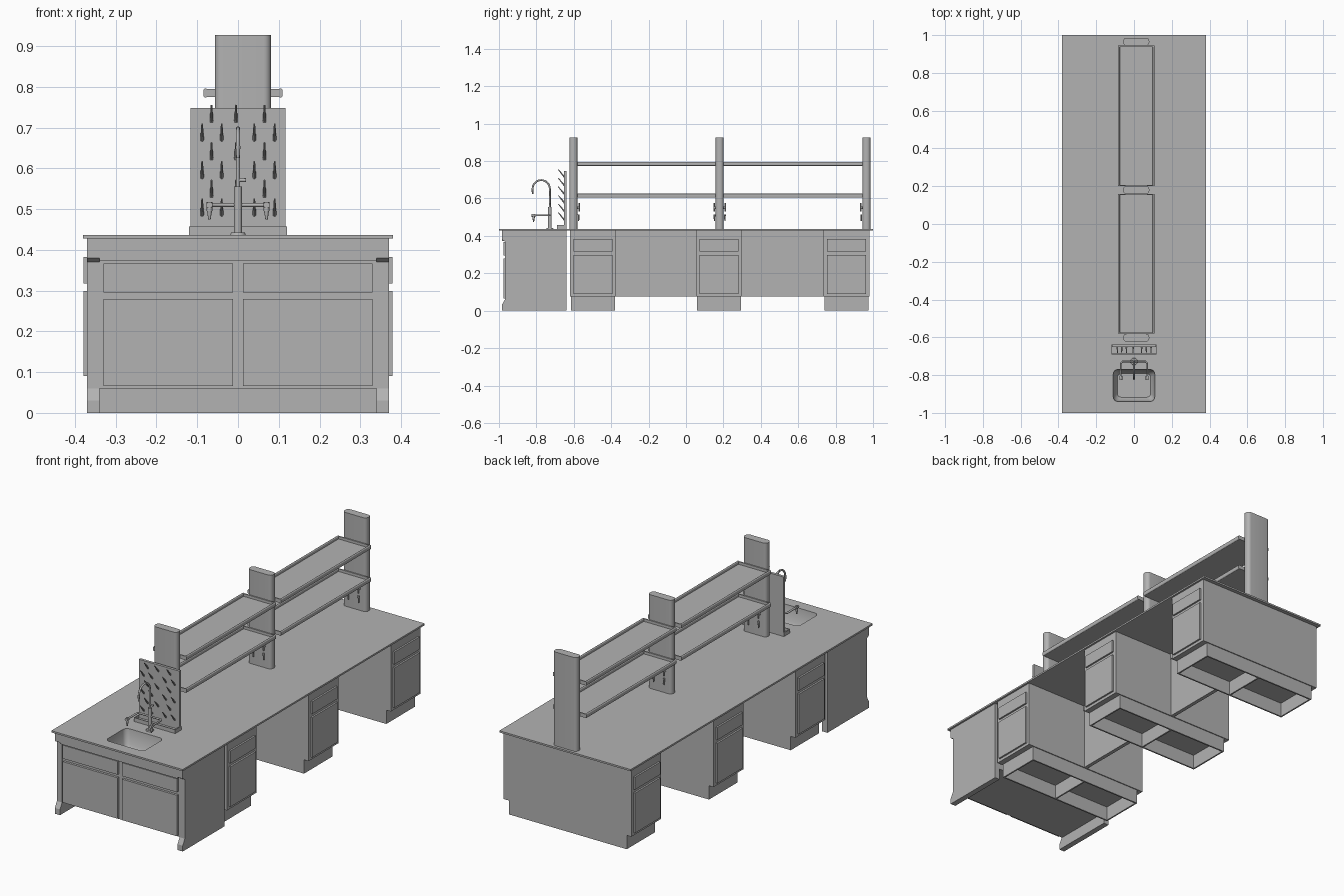
import bpy, bmesh, math
from mathutils import Vector

old = bpy.data.objects.get("Cube")
if old:
    bpy.data.objects.remove(old, do_unlink=True)

grey = bpy.data.materials.new("grey_laminate")
grey.use_nodes = True
COLOR = (0.45, 0.45, 0.45, 1)
grey.diffuse_color = COLOR
grey.node_tree.nodes["Principled BSDF"].inputs["Base Color"].default_value = COLOR

TOP = 0.437      # worktop surface
UNDER = 0.428    # worktop underside


def finish(name, bm, smooth=False):
    bmesh.ops.recalc_face_normals(bm, faces=bm.faces)
    mesh = bpy.data.meshes.new(name)
    bm.to_mesh(mesh)
    bm.free()
    mesh.materials.append(grey)
    ob = bpy.data.objects.new(name, mesh)
    bpy.context.collection.objects.link(ob)
    if smooth:
        bpy.ops.object.select_all(action='DESELECT')
        ob.select_set(True)
        bpy.context.view_layer.objects.active = ob
        bpy.ops.object.shade_smooth_by_angle(angle=math.radians(40))
    return ob


def add_box(bm, x, y, z):
    made = bmesh.ops.create_cube(bm, size=1)["verts"]
    for v in made:
        v.co = [r[0] if c < 0 else r[1] for c, r in zip(v.co, (x, y, z))]


def box(name, x, y, z):
    bm = bmesh.new()
    add_box(bm, x, y, z)
    return finish(name, bm)


def boxes(name, parts):
    bm = bmesh.new()
    for part in parts:
        add_box(bm, *part)
    return finish(name, bm)


def add_rod(bm, a, b, r1, r2, sides=12):
    a, b = Vector(a), Vector(b)
    rot = (b - a).to_track_quat('Z', 'Y').to_matrix().to_4x4()
    rot.translation = (a + b) / 2
    bmesh.ops.create_cone(bm, cap_ends=True, segments=sides, radius1=r1,
                          radius2=r2, depth=(b - a).length, matrix=rot)


def pipe(name, points, radius):
    curve = bpy.data.curves.new(name, 'CURVE')
    curve.dimensions = '3D'
    curve.bevel_depth = radius
    curve.bevel_resolution = 2
    curve.use_fill_caps = True
    line = curve.splines.new('POLY')
    line.points.add(len(points) - 1)
    for p, co in zip(line.points, points):
        p.co = (*co, 1)
    curve.materials.append(grey)
    ob = bpy.data.objects.new(name, curve)
    bpy.context.collection.objects.link(ob)


def round_rect(cx, cy, w, d, r, steps=6):
    """Outline of a rectangle with rounded corners."""
    out = []
    for q, (sx, sy) in enumerate(((1, 1), (-1, 1), (-1, -1), (1, -1))):
        for i in range(steps + 1):
            a = math.pi / 2 * (q + i / steps)
            out.append((cx + sx * (w / 2 - r) + r * math.cos(a),
                        cy + sy * (d / 2 - r) + r * math.sin(a)))
    return out


def loft(name, rings, cap_start=True, cap_end=True):
    """Join stacked outlines, each given as (outline, height)."""
    bm = bmesh.new()
    loops = [[bm.verts.new((*p, z)) for p in pts] for pts, z in rings]
    for lo, hi in zip(loops, loops[1:]):
        for i in range(len(lo)):
            j = (i + 1) % len(lo)
            bm.faces.new((lo[i], lo[j], hi[j], hi[i]))
    if cap_start:
        bm.faces.new(loops[0])
    if cap_end:
        bm.faces.new(loops[-1])
    return finish(name, bm, smooth=True)


# Worktop with a sink opening
worktop = box("worktop", (-0.38, 0.38), (-1, 1), (UNDER, TOP))
hole = round_rect(0, -0.855, 0.22, 0.17, 0.025)
cutter = loft("sink_cutter", [(hole, 0.4), (hole, 0.46)])
cutter.hide_render = True
cut = worktop.modifiers.new("sink_opening", 'BOOLEAN')
cut.operation = 'DIFFERENCE'
cut.object = cutter
bpy.ops.object.select_all(action='DESELECT')
bpy.context.view_layer.objects.active = worktop
worktop.select_set(True)
bpy.ops.object.modifier_apply(modifier=cut.name)
bpy.data.objects.remove(cutter, do_unlink=True)

# Sink bowl
loft("sink_bowl", [(hole, TOP),
                   (round_rect(0, -0.855, 0.205, 0.155, 0.025), 0.36),
                   (round_rect(0, -0.855, 0.175, 0.125, 0.02), 0.34)],
     cap_start=False)

# Sink cabinet: shaped side panels around a hollow carcass
side_profile = [(-0.64, 0), (-0.985, 0), (-0.985, 0.03), (-0.968, 0.06),
                (-0.968, 0.37), (-0.985, 0.38), (-0.985, UNDER), (-0.64, UNDER)]
for side, s in (("left", 1), ("right", -1)):
    bm = bmesh.new()
    face = bm.faces.new([bm.verts.new((s * 0.37, y, z)) for y, z in side_profile])
    ext = bmesh.ops.extrude_face_region(bm, geom=[face])["geom"]
    for v in ext:
        if isinstance(v, bmesh.types.BMVert):
            v.co.x -= s * 0.03
    finish("sink_cabinet_side_" + side, bm)
W = (-0.34, 0.34)
boxes("sink_cabinet_carcass", [
    (W, (-0.985, -0.96), (0.373, UNDER)),
    (W, (-0.965, -0.955), (0.06, 0.373)),
    (W, (-0.65, -0.64), (0.06, UNDER)),
    (W, (-0.965, -0.64), (0.06, 0.068))])
for side, x in (("left", (0.012, 0.33)), ("right", (-0.33, -0.012))):
    box("sink_door_" + side, x, (-0.977, -0.965), (0.066, 0.28))
    box("sink_drawer_" + side, x, (-0.977, -0.965), (0.296, 0.366))

# Pedestal cabinets, each on a hollow plinth, with fronts on both sides
pedestals = [(-0.62, -0.375), (0.055, 0.3), (0.735, 0.98)]
for n, (a, b) in enumerate(pedestals, 1):
    box(f"pedestal_{n}", (-0.37, 0.37), (a, b), (0.075, UNDER))
    c, d, z, t = a + 0.005, b - 0.005, (0, 0.08), 0.008
    boxes(f"plinth_{n}", [
        ((-0.34, -0.34 + t), (c, d), z), ((0.34 - t, 0.34), (c, d), z),
        ((-0.34, 0.34), (c, c + t), z), ((-0.34, 0.34), (d - t, d), z),
        ((-0.004, 0.004), (c, d), z)])
    for side, x in (("left", (0.37, 0.379)), ("right", (-0.379, -0.37))):
        y = (a + 0.018, b - 0.018)
        box(f"pedestal_drawer_{side}_{n}", x, y, (0.317, 0.382))
        box(f"pedestal_door_{side}_{n}", x, y, (0.09, 0.299))

# Centre panels closing the knee spaces
for n in range(2):
    y = (pedestals[n][1], pedestals[n + 1][0])
    boxes(f"knee_panel_{n + 1}", [((-0.01, 0.01), y, (0.075, UNDER)),
                                  ((-0.015, 0.015), y, (0.4, UNDER))])

# Shelf uprights
MID = 0.012
uprights = [-0.602, 0.18, 0.965]
for n, y in enumerate(uprights, 1):
    plan = round_rect(MID, y, 0.138, 0.042, 0.018)
    loft(f"upright_{n}", [(plan, TOP), (plan, 0.927)])

# Shelves: thin trays with rounded lips on every edge
for n in range(2):
    a, b = uprights[n] + 0.021, uprights[n + 1] - 0.021
    for level, z in (("lower", 0.605), ("upper", 0.775)):
        boxes(f"shelf_{level}_{n + 1}", [
            ((-0.083, 0.107), (a, b), (z, z + 0.006)),
            ((-0.08, 0.104), (a, a + 0.006), (z, z + 0.02)),
            ((-0.08, 0.104), (b - 0.006, b), (z, z + 0.02))])
        for side, x in (("left", 0.104), ("right", -0.08)):
            lip = round_rect(x, z + 0.01, 0.01, 0.022, 0.0045, 3)
            bm = bmesh.new()
            ends = [[bm.verts.new((px, y, pz)) for px, pz in lip] for y in (a, b)]
            for e in ends:
                bm.faces.new(e)
            for i in range(len(lip)):
                bm.faces.new((ends[0][i - 1], ends[0][i], ends[1][i], ends[1][i - 1]))
            finish(f"shelf_lip_{level}_{side}_{n + 1}", bm, smooth=True)

# Small service taps on the inner faces of the uprights
for n, (u, s) in enumerate([(0, 1), (1, -1), (1, 1), (2, -1)], 1):
    y = uprights[u] + s * 0.02
    bm = bmesh.new()
    for x in (MID - 0.03, MID + 0.03):
        add_rod(bm, (x, y, 0.55), (x, y + s * 0.012, 0.55), 0.006, 0.006)
        add_rod(bm, (x, y + s * 0.01, 0.575), (x, y + s * 0.01, 0.53), 0.004, 0.004)
        add_rod(bm, (x, y + s * 0.008, 0.515), (x, y + s * 0.008, 0.48), 0.005, 0.003)
    finish(f"service_taps_{n}", bm, smooth=True)

# Drying rack: board, drip tray and staggered pegs
boxes("drying_board", [((-0.117, 0.117), (-0.652, -0.638), (TOP, 0.748))])
X, Y = (-0.12, 0.12), (-0.69, -0.638)
boxes("drip_tray", [
    (X, Y, (TOP, 0.443)), (X, (-0.69, -0.686), (TOP, 0.457)),
    ((-0.12, -0.116), Y, (TOP, 0.457)), ((0.116, 0.12), Y, (TOP, 0.457))])
bm = bmesh.new()
for row in range(6):
    z = 0.715 - row * 0.046
    for x in ((-0.088, -0.04, 0.04, 0.09) if row % 2 else (-0.065, -0.005, 0.065)):
        add_rod(bm, (x, -0.65, z), (x, -0.683, z + 0.04), 0.0045, 0.002, 8)
finish("drying_pegs", bm, smooth=True)

# Tap: column, swan neck, side arms with nozzles, lever
TY = -0.728
bm = bmesh.new()
add_rod(bm, (0, TY, TOP), (0, TY, 0.443), 0.019, 0.017, 16)
add_rod(bm, (0, TY, 0.44), (0, TY, 0.555), 0.01, 0.01, 16)
add_rod(bm, (0, TY, 0.571), (0.02, TY, 0.571), 0.004, 0.005)
for x in (-0.07, 0.07):
    add_rod(bm, (x, -0.805, 0.51), (x, -0.825, 0.51), 0.008, 0.008)
    add_rod(bm, (x, -0.815, 0.518), (x, -0.815, 0.495), 0.007, 0.007)
    add_rod(bm, (x, -0.815, 0.495), (x, -0.815, 0.475), 0.006, 0.003)
add_rod(bm, (0, TY - 0.092, 0.655), (0, TY - 0.092, 0.625), 0.006, 0.004)
finish("tap_body", bm, smooth=True)
R = 0.046
arc = [(0, TY - R + R * math.cos(math.pi * i / 14), 0.652 + R * math.sin(math.pi * i / 14))
       for i in range(15)]
pipe("tap_swan_neck", [(0, TY, 0.55)] + arc, 0.005)
pipe("tap_side_arms", [(-0.07, -0.815, 0.51), (-0.07, TY - 0.008, 0.51),
                       (-0.062, TY, 0.51), (0.062, TY, 0.51),
                       (0.07, TY - 0.008, 0.51), (0.07, -0.815, 0.51)], 0.005)
